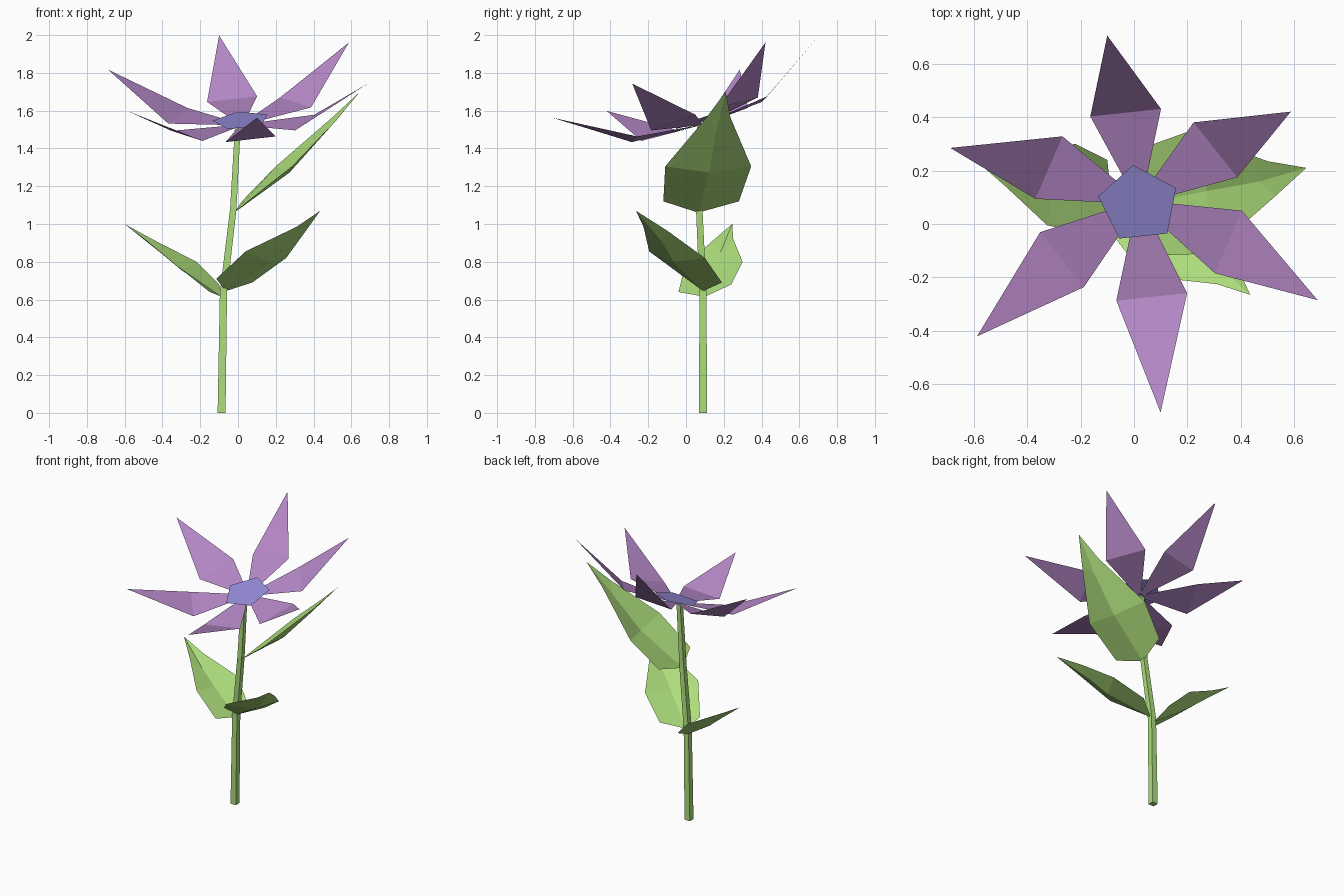
import bpy, math
from mathutils import Vector

if "Cube" in bpy.data.objects:
    bpy.data.objects.remove(bpy.data.objects["Cube"])


def material(name, colour):
    m = bpy.data.materials.new(name)
    m.diffuse_color = (*colour, 1)
    m.use_nodes = True
    m.node_tree.nodes["Principled BSDF"].inputs["Base Color"].default_value = m.diffuse_color
    return m


GREEN = material("leaf green", (0.42, 0.73, 0.20))
PURPLE = material("petal purple", (0.47, 0.25, 0.58))
BLUE = material("centre blue", (0.30, 0.26, 0.68))


def build(name, verts, faces, mat):
    me = bpy.data.meshes.new(name)
    me.from_pydata([tuple(v) for v in verts], [], faces)
    me.materials.append(mat)
    me.update()
    ob = bpy.data.objects.new(name, me)
    bpy.context.collection.objects.link(ob)
    return ob


# Stem: square section swept through a few centre points (x, y, z, half width)
path = [(-0.087, 0.09, 0, 0.021), (-0.077, 0.09, 0.64, 0.019),
        (-0.025, 0.07, 1.08, 0.017), (0.0, 0.073, 1.535, 0.015)]
verts = [(x + sx * h, y + sy * h, z) for x, y, z, h in path
         for sx, sy in ((-1, -1), (1, -1), (1, 1), (-1, 1))]
faces = [(4 * r + i, 4 * r + (i + 1) % 4, 4 * r + 4 + (i + 1) % 4, 4 * r + 4 + i)
         for r in range(len(path) - 1) for i in range(4)]
n = len(verts)
faces += [(3, 2, 1, 0), (n - 4, n - 3, n - 2, n - 1)]
build("stem", verts, faces, GREEN)


# Leaves: left/right edge points plus a midrib sunk below them
def leaf(name, base, tip, left, right):
    base, tip = Vector(base), Vector(tip)
    left, right = [Vector(p) for p in left], [Vector(p) for p in right]
    along = (tip - base).normalized()
    up = (right[1] - left[1]).cross(along).normalized()
    rib1 = (left[1] + right[1]) / 2 - up * 0.045
    rib2 = (left[2] + right[2]) / 2 - up * 0.02 - along * 0.09
    verts = [base, *left, *right, rib1, rib2, tip]
    faces = [(0, 7, 2, 1), (0, 4, 5, 7), (7, 8, 3, 2), (7, 5, 6, 8),
             (8, 9, 3), (8, 6, 9)]
    build(name, verts, faces, GREEN)


leaf("upper_right_leaf", (-0.02, 0.065, 1.06), (0.645, 0.21, 1.70),
     [(0.02, 0.28, 1.12), (0.20, 0.345, 1.305), (0.50, 0.235, 1.565)],
     [(0.05, -0.12, 1.12), (0.285, -0.11, 1.305), (0.53, 0.105, 1.56)])
leaf("left_leaf", (-0.085, 0.10, 0.615), (-0.60, 0.245, 1.0),
     [(-0.15, -0.04, 0.64), (-0.325, -0.005, 0.78), (-0.48, 0.14, 0.91)],
     [(-0.10, 0.24, 0.68), (-0.22, 0.30, 0.80), (-0.455, 0.25, 0.92)])
leaf("front_right_leaf", (-0.065, 0.09, 0.645), (0.435, -0.265, 1.07),
     [(0.075, 0.19, 0.69), (0.255, 0.10, 0.82), (0.36, -0.10, 0.965)],
     [(-0.115, 0.005, 0.71), (0.04, -0.195, 0.855), (0.31, -0.225, 0.985)])

# Flower head frame: tilted forward
centre = Vector((0.0175, 0.072, 1.555))
axis = Vector((-0.075, -0.304, 0.95)).normalized()
fwd = Vector((-0.10, 0.705, 0.22))
fwd = (fwd - axis * fwd.dot(axis)).normalized()
side = fwd.cross(axis)


def head_point(angle, r, s, h):
    c, d = math.cos(angle), math.sin(angle)
    return centre + (fwd * c + side * d) * r + (side * c - fwd * d) * s + axis * h


# Six petals, narrow at the centre, folded upward at the widest line
for k in range(6):
    a = k * math.pi / 3
    verts = [head_point(a, 0.02, -0.015, -0.03), head_point(a, 0.02, 0.015, -0.03),
             head_point(a, 0.364, 0.134, 0), head_point(a, 0.745, 0, 0.237),
             head_point(a, 0.364, -0.134, 0)]
    build(f"petal_{k + 1}", verts, [(0, 1, 2, 4), (4, 2, 3)], PURPLE)

# Five-sided flower centre
verts = [head_point(i * math.tau / 5, 0.155, 0, -0.006) for i in range(5)]
build("flower_centre", verts, [(4, 3, 2, 1, 0)], BLUE)
